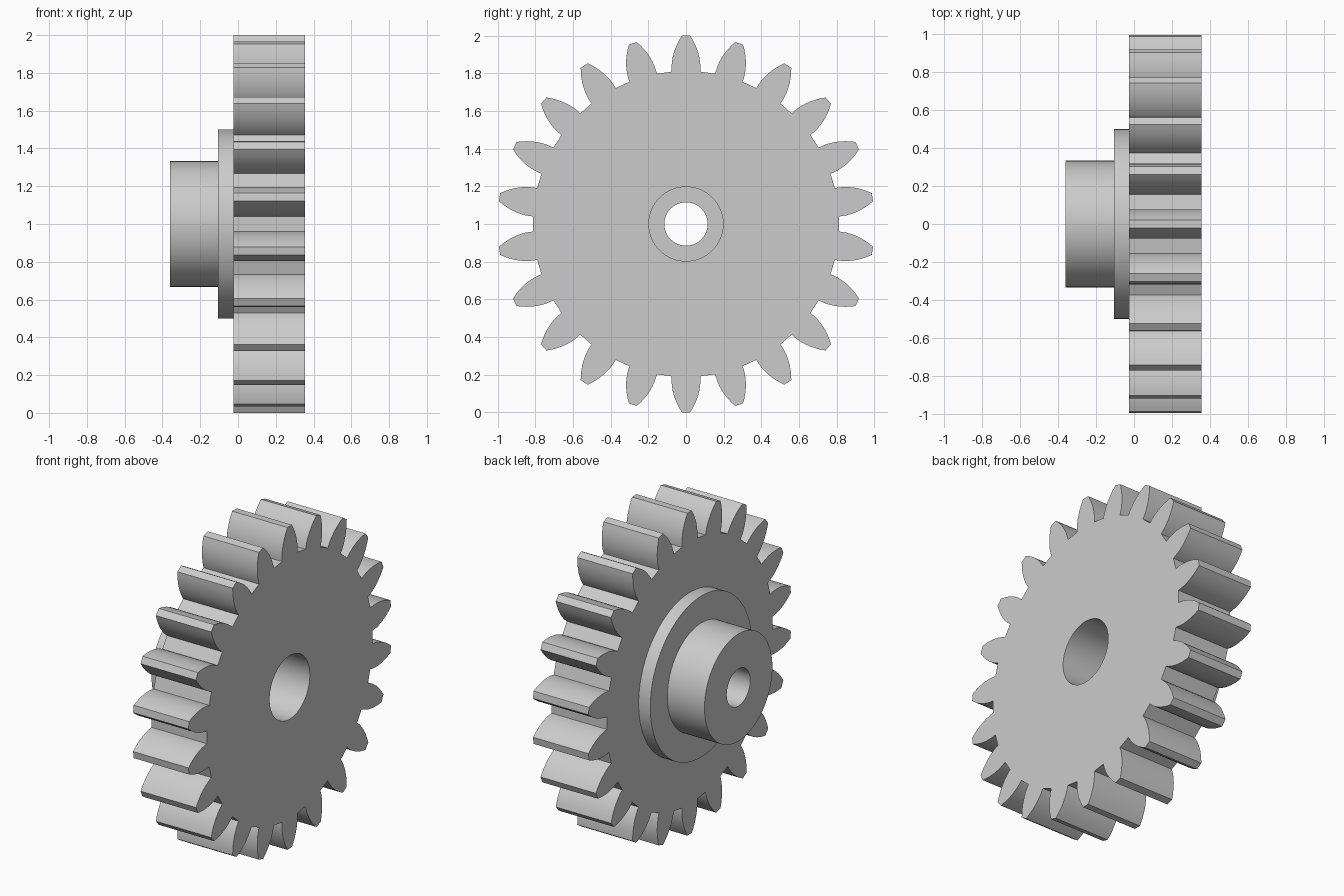
import bpy, bmesh
from math import sin, cos, pi, radians
from mathutils import Matrix

if "Cube" in bpy.data.objects:
    bpy.data.objects.remove(bpy.data.objects["Cube"], do_unlink=True)

TEETH = 22
ROOT_R, TIP_R = 0.8125, 1.0
ROOT_HALF, TIP_HALF = 0.0935, 0.022   # half angles of a tooth
BORE_R, COUNTERBORE_R = 0.115, 0.197
FLANK_STEPS = 8

grey = bpy.data.materials.new("machined grey")
grey.use_nodes = True
colour = (0.6, 0.6, 0.6, 1)
grey.diffuse_color = colour
grey.node_tree.nodes["Principled BSDF"].inputs["Base Color"].default_value = colour


def circle(radius, count=96):
    return [(radius * cos(2 * pi * i / count), radius * sin(2 * pi * i / count))
            for i in range(count)]


def gear_outline():
    # One rounded flank, mirrored and repeated around the rim
    flank = []
    for i in range(FLANK_STEPS + 1):
        t = i / FLANK_STEPS
        half = TIP_HALF + (ROOT_HALF - TIP_HALF) * (1 - t ** 1.8)
        flank.append((ROOT_R + (TIP_R - ROOT_R) * t, half))
    tooth = [(r, -a) for r, a in flank] + flank[::-1]
    points = []
    for k in range(TEETH):
        middle = pi / 2 + 2 * pi * k / TEETH
        points += [(r * cos(middle + a), r * sin(middle + a)) for r, a in tooth]
    return points


def plate(name, outline, hole, x0, x1):
    # Extrude a holed profile along x
    curve = bpy.data.curves.new(name + " profile", 'CURVE')
    curve.dimensions = '2D'
    curve.fill_mode = 'BOTH'
    curve.extrude = (x1 - x0) / 2
    for loop in (outline, hole):
        spline = curve.splines.new('POLY')
        spline.points.add(len(loop) - 1)
        for point, (u, v) in zip(spline.points, loop):
            point.co = (u, v, 0, 1)
        spline.use_cyclic_u = True
    helper = bpy.data.objects.new(name + " profile", curve)
    bpy.context.collection.objects.link(helper)
    bpy.context.view_layer.update()
    graph = bpy.context.evaluated_depsgraph_get()
    mesh = bpy.data.meshes.new_from_object(helper.evaluated_get(graph))
    bpy.data.objects.remove(helper, do_unlink=True)
    bpy.data.curves.remove(curve)

    # Stand the profile in the y-z plane, centred at height 1
    mesh.transform(Matrix(((0, 0, 1, (x0 + x1) / 2),
                           (1, 0, 0, 0),
                           (0, 1, 0, 1),
                           (0, 0, 0, 1))))
    bm = bmesh.new()
    bm.from_mesh(mesh)
    bmesh.ops.remove_doubles(bm, verts=bm.verts, dist=1e-5)
    bmesh.ops.recalc_face_normals(bm, faces=bm.faces)
    bm.to_mesh(mesh)
    bm.free()
    mesh.materials.clear()
    mesh.materials.append(grey)
    obj = bpy.data.objects.new(name, mesh)
    bpy.context.collection.objects.link(obj)
    bpy.ops.object.select_all(action='DESELECT')
    obj.select_set(True)
    bpy.context.view_layer.objects.active = obj
    bpy.ops.object.shade_smooth_by_angle(angle=radians(25))


# Toothed wheel with its wide bore, and the step at the bottom of that bore
plate("gear_wheel", gear_outline(), circle(COUNTERBORE_R), -0.025, 0.355)
plate("bore_step", circle(COUNTERBORE_R), circle(BORE_R), -0.025, 0.028)
# Stepped hub on the other side
plate("collar", circle(0.5), circle(BORE_R), -0.105, -0.025)
plate("hub", circle(0.333), circle(BORE_R), -0.36, -0.105)
